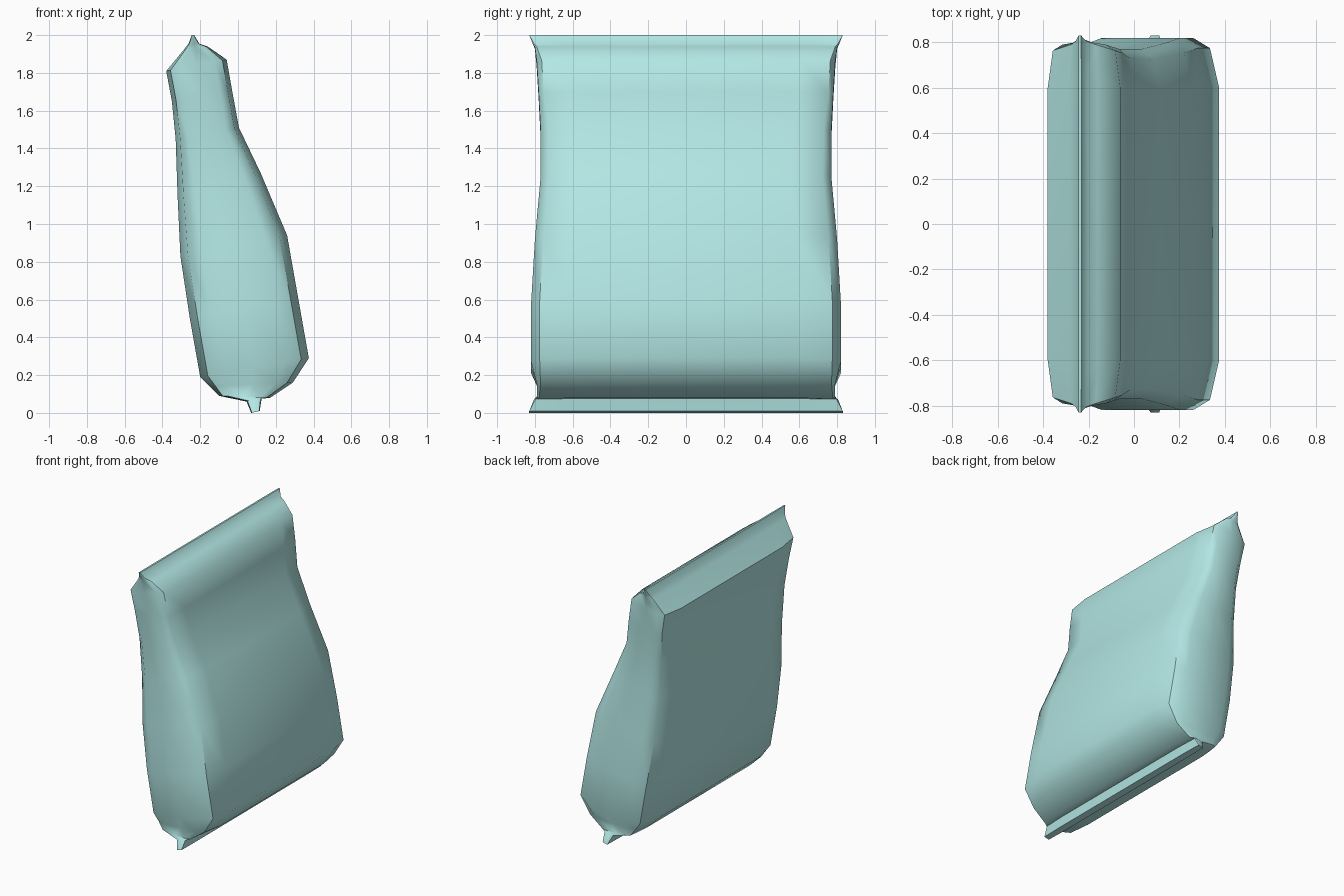
import bpy, bmesh, math

if "Cube" in bpy.data.objects:
    bpy.data.objects.remove(bpy.data.objects["Cube"])

# Loft rings, bottom to top: back x, z | front x, z | face half-width, side half-width
RINGS = [
    (0.07, 0.00, 0.115, 0.01, 0.83, 0.83),
    (0.045, 0.06, 0.125, 0.075, 0.79, 0.805),
    (-0.10, 0.09, 0.17, 0.08, 0.77, 0.79),
    (-0.15, 0.14, 0.29, 0.16, 0.76, 0.79),
    (-0.20, 0.19, 0.375, 0.29, 0.75, 0.82),
    (-0.255, 0.50, 0.32, 0.60, 0.75, 0.82),
    (-0.305, 0.83, 0.26, 0.94, 0.73, 0.80),
    (-0.32, 1.15, 0.12, 1.27, 0.70, 0.77),
    (-0.33, 1.45, 0.005, 1.51, 0.71, 0.77),
    (-0.35, 1.65, -0.03, 1.70, 0.74, 0.78),
    (-0.38, 1.81, -0.06, 1.87, 0.75, 0.79),
    (-0.285, 1.925, -0.16, 1.94, 0.785, 0.80),
    (-0.262, 1.955, -0.205, 1.955, 0.80, 0.812),
    (-0.245, 2.00, -0.232, 2.00, 0.83, 0.83),
]


def ring_points(xb, zb, xf, zf, face, side):
    """Rounded rectangle, slightly tilted, running round the bag."""
    corner = [(0.0, face * 0.8), (0.07, face + (side - face) * 0.35),
              (0.20, side), (0.5, side)]
    half = corner + [(1 - t, y) for t, y in reversed(corner[:3])]
    loop = half + [(t, -y) for t, y in reversed(half)]
    return [(xb + (xf - xb) * t, y, zb + (zf - zb) * t) for t, y in loop]


# Pillow bag with crimped top and bottom seals
bm = bmesh.new()
loops = [[bm.verts.new(p) for p in ring_points(*r)] for r in RINGS]
n = len(loops[0])
for a, b in zip(loops, loops[1:]):
    for i in range(n):
        j = (i + 1) % n
        bm.faces.new((a[i], a[j], b[j], b[i]))
bm.faces.new(loops[0])
bm.faces.new(loops[-1])
bmesh.ops.recalc_face_normals(bm, faces=bm.faces[:])
mesh = bpy.data.meshes.new("pillow_bag")
bm.to_mesh(mesh)
bm.free()
bag = bpy.data.objects.new("pillow_bag", mesh)
bpy.context.collection.objects.link(bag)

# Pale aqua film
film = bpy.data.materials.new("aqua_film")
film.diffuse_color = (0.45, 0.80, 0.78, 1)
film.use_nodes = True
film.node_tree.nodes["Principled BSDF"].inputs["Base Color"].default_value = film.diffuse_color
mesh.materials.append(film)

bpy.context.view_layer.objects.active = bag
bag.select_set(True)
bpy.ops.object.shade_smooth_by_angle(angle=math.radians(45))
